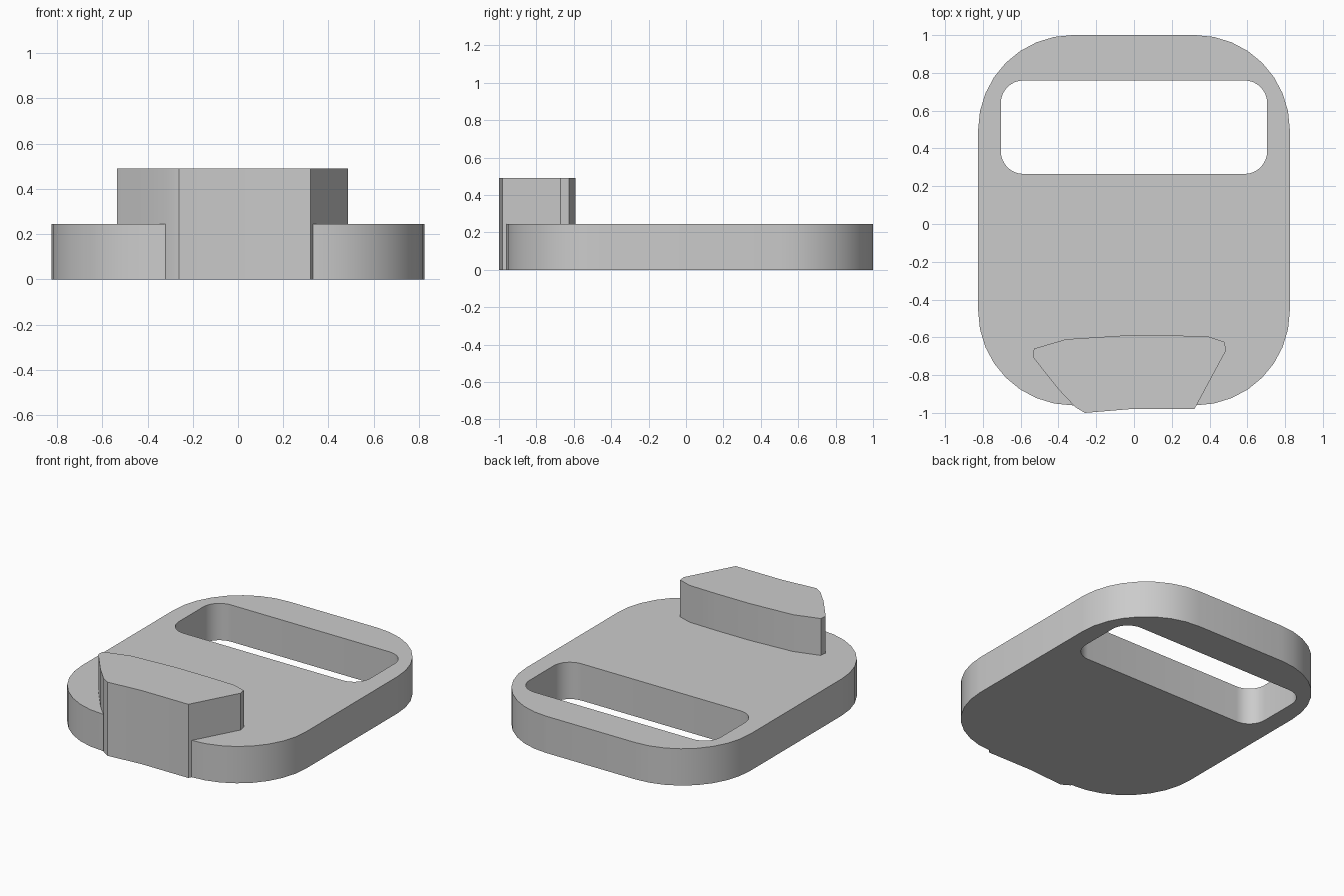
import bpy, bmesh, math

cube = bpy.data.objects.get("Cube")
if cube:
    bpy.data.objects.remove(cube)

GREY = (0.6, 0.6, 0.6, 1)
grey = bpy.data.materials.new("plain grey")
grey.use_nodes = True
grey.diffuse_color = GREY
grey.node_tree.nodes["Principled BSDF"].inputs["Base Color"].default_value = GREY


def rounded_rectangle(x0, x1, y0, y1, radius, steps=8):
    """Counter-clockwise outline with round corners."""
    corners = [(x1 - radius, y1 - radius), (x0 + radius, y1 - radius),
               (x0 + radius, y0 + radius), (x1 - radius, y0 + radius)]
    points = []
    for quarter, (cx, cy) in enumerate(corners):
        for i in range(steps + 1):
            angle = math.pi / 2 * (quarter + i / steps)
            points.append((cx + radius * math.cos(angle), cy + radius * math.sin(angle)))
    return points


def finish(name, bm):
    bmesh.ops.recalc_face_normals(bm, faces=bm.faces)
    mesh = bpy.data.meshes.new(name)
    bm.to_mesh(mesh)
    bm.free()
    mesh.materials.append(grey)
    obj = bpy.data.objects.new(name, mesh)
    bpy.context.collection.objects.link(obj)
    bpy.ops.object.select_all(action="DESELECT")
    obj.select_set(True)
    bpy.context.view_layer.objects.active = obj
    bpy.ops.object.shade_smooth_by_angle(angle=math.radians(25))
    return obj


def ring(bm, outline, z):
    return [bm.verts.new((x, y, z)) for x, y in outline]


def bridge(bm, a, b):
    n = len(a)
    for i in range(n):
        j = (i + 1) % n
        bm.faces.new((a[i], a[j], b[j], b[i]))


# Base plate with a rounded strap slot
PLATE_TOP = 0.245
outer = rounded_rectangle(-0.825, 0.825, -0.96, 1.0, 0.5)
slot = rounded_rectangle(-0.705, 0.705, 0.265, 0.76, 0.12)
bm = bmesh.new()
rings = [ring(bm, outer, 0), ring(bm, outer, PLATE_TOP),
         ring(bm, slot, PLATE_TOP), ring(bm, slot, 0)]
for k in range(4):
    bridge(bm, rings[k], rings[(k + 1) % 4])
finish("base_plate", bm)

# Raised block at the front edge, slightly uneven, reaching down to the ground
BLOCK_TOP = 0.49
block = [(-0.26, -1.0), (-0.02, -0.98), (0.32, -0.98), (0.487, -0.67),
         (0.48, -0.625), (0.39, -0.595), (0.2, -0.59), (-0.05, -0.59), (-0.36, -0.61),
         (-0.53, -0.66), (-0.535, -0.705), (-0.4, -0.875), (-0.31, -0.97)]
bm = bmesh.new()
low, high = ring(bm, block, 0), ring(bm, block, BLOCK_TOP)
bridge(bm, low, high)
bm.faces.new(low)
bm.faces.new(high)
finish("raised_block", bm)
